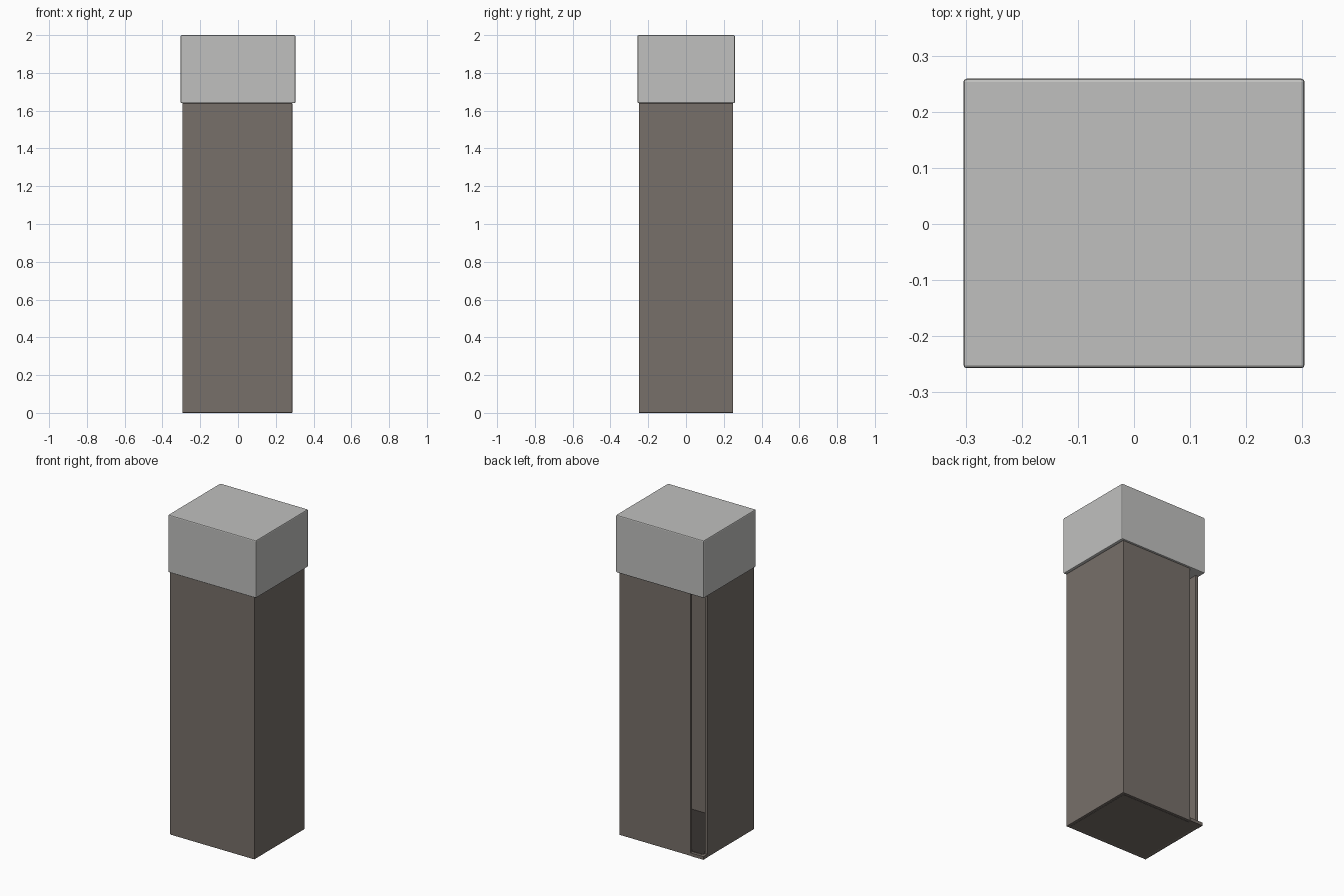
import bpy, bmesh

if "Cube" in bpy.data.objects:
    bpy.data.objects.remove(bpy.data.objects["Cube"])


def material(name, rgb):
    m = bpy.data.materials.new(name)
    m.diffuse_color = (*rgb, 1.0)
    m.use_nodes = True
    m.node_tree.nodes["Principled BSDF"].inputs["Base Color"].default_value = m.diffuse_color
    return m


BROWN = material("dark_taupe", (0.185, 0.160, 0.142))
GREY = material("light_grey", (0.53, 0.53, 0.52))
DARK = material("inner_floor_brown", (0.04, 0.034, 0.031))


def prism(name, outline, z0, z1, mats, bevel=0.0):
    """Extrude a plan outline from z0 to z1."""
    bm = bmesh.new()
    base = bm.faces.new([bm.verts.new((x, y, z0)) for x, y in outline])
    out = bmesh.ops.extrude_face_region(bm, geom=[base])
    for v in out["geom"]:
        if isinstance(v, bmesh.types.BMVert):
            v.co.z = z1
    bmesh.ops.recalc_face_normals(bm, faces=bm.faces[:])
    me = bpy.data.meshes.new(name)
    bm.to_mesh(me)
    bm.free()
    for m in mats:
        me.materials.append(m)
    ob = bpy.data.objects.new(name, me)
    bpy.context.collection.objects.link(ob)
    if bevel:
        mod = ob.modifiers.new("edge_bevel", "BEVEL")
        mod.width = bevel
        mod.segments = 2
    return ob


def rect(x0, x1, y0, y1):
    return [(x0, y0), (x1, y0), (x1, y1), (x0, y1)]


X0, X1, Y0, Y1, T = -0.295, 0.288, -0.25, 0.249, 0.018

# Thin body wall wrapping round, left open at the back left corner
wall = [(X0, 0.21), (X0, Y0), (X1, Y0), (X1, Y1), (-0.205, Y1),
        (-0.205, Y1 - T), (X1 - T, Y1 - T), (X1 - T, Y0 + T),
        (X0 + T, Y0 + T), (X0 + T, 0.21)]
prism("body_wall", wall, 0.0, 1.64, [BROWN], 0.003)

# Corner piece of the base, closing the plan below the open slot
prism("base_corner", rect(X0, -0.205, 0.21, Y1), 0.0, 0.02, [BROWN])

# Base plate inside the wall, dark on its upper face
floor = prism("base_plate", rect(X0 + T, X1 - T, Y0 + T, Y1 - T),
              0.0, 0.022, [BROWN, DARK])
for p in floor.data.polygons:
    if p.normal.z > 0.5:
        p.material_index = 1

# Cap block
prism("cap", rect(-0.304, 0.304, -0.257, 0.259), 1.64, 2.0, [GREY], 0.006)
